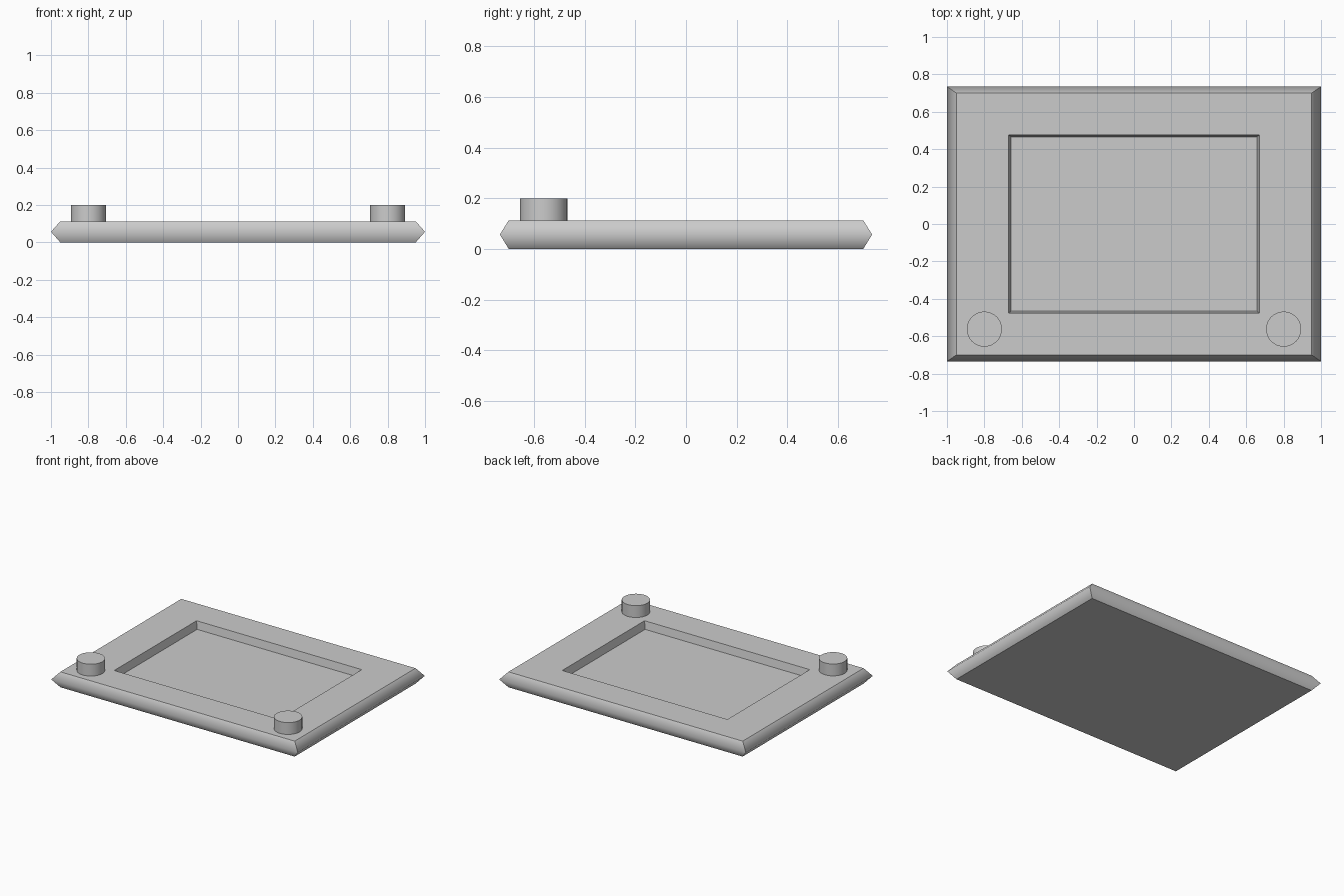
import bpy, bmesh, math

if "Cube" in bpy.data.objects:
    bpy.data.objects.remove(bpy.data.objects["Cube"])

TOP, MID = 0.113, 0.057


def finish(name, bm):
    bmesh.ops.recalc_face_normals(bm, faces=bm.faces)
    mesh = bpy.data.meshes.new(name)
    bm.to_mesh(mesh)
    bm.free()
    ob = bpy.data.objects.new(name, mesh)
    bpy.context.collection.objects.link(ob)
    return ob


def ring(bm, hx, hy, z):
    return [bm.verts.new((sx * hx, sy * hy, z))
            for sx, sy in ((-1, -1), (1, -1), (1, 1), (-1, 1))]


# Body: rectangular loops from the base, round the pointed rim, into the recess
bm = bmesh.new()
profile = [(0.95, 0.70, 0), (1.0, 0.735, MID), (0.95, 0.70, TOP),
           (0.67, 0.477, TOP), (0.658, 0.466, MID)]
loops = [ring(bm, *p) for p in profile]
bm.faces.new(loops[0])
for a, b in zip(loops, loops[1:]):
    for i in range(4):
        j = (i + 1) % 4
        bm.faces.new((a[i], a[j], b[j], b[i]))
bm.faces.new(loops[-1])
# Rim blends softly across its middle; every other edge is crisp
rim = set(loops[1])
for f in bm.faces:
    f.smooth = True
for e in bm.edges:
    e.smooth = e.verts[0] in rim and e.verts[1] in rim
finish("body", bm)


# Two round dials at the front corners
def dial(name, x):
    bpy.ops.mesh.primitive_cylinder_add(vertices=32, radius=0.094, depth=0.2 - TOP,
                                        location=(x, -0.562, (0.2 + TOP) / 2))
    ob = bpy.context.object
    ob.name = name
    bpy.ops.object.shade_smooth_by_angle(angle=math.radians(35))


dial("left_dial", -0.8)
dial("right_dial", 0.8)
